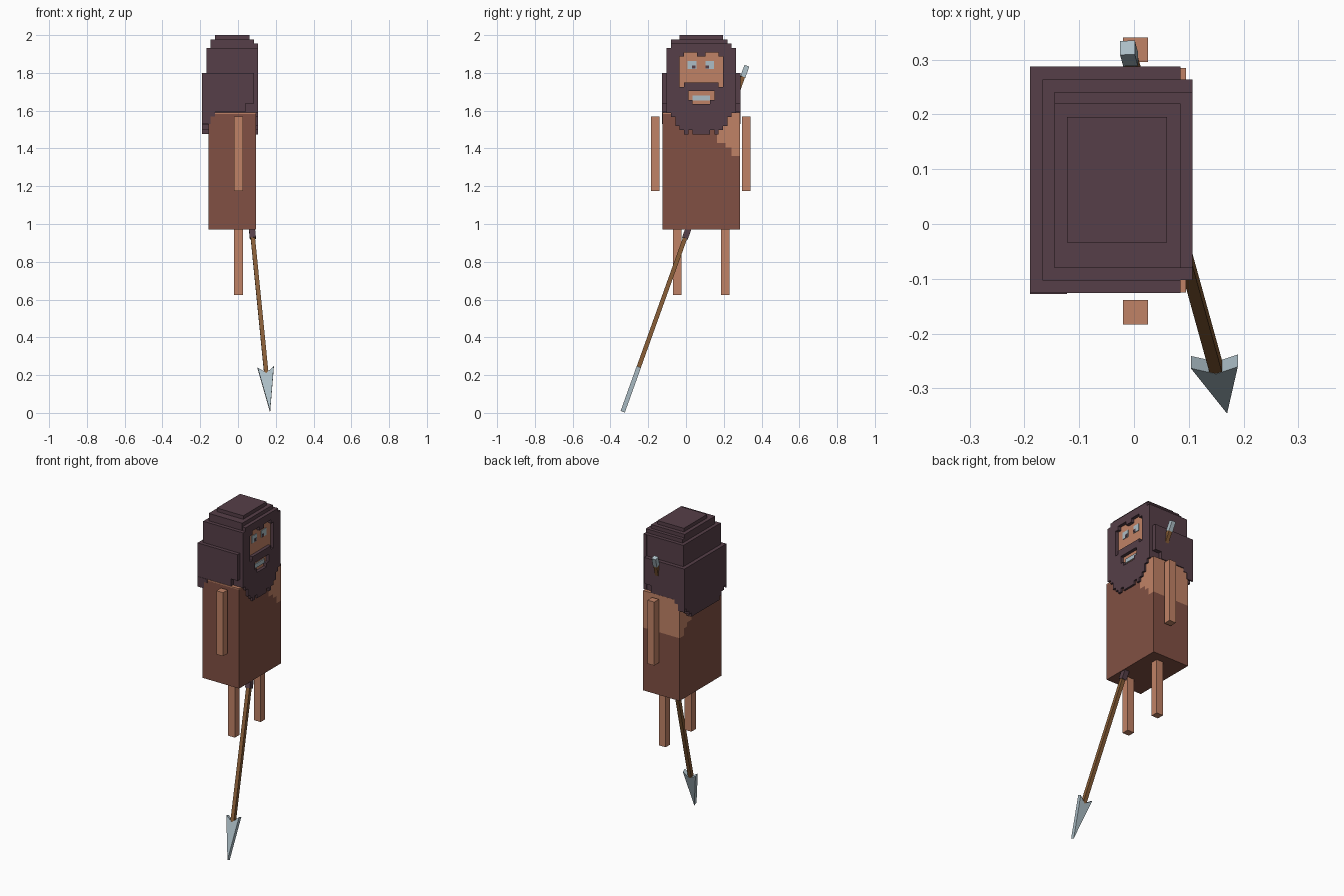
import bpy, bmesh
from mathutils import Vector

if "Cube" in bpy.data.objects:
    bpy.data.objects.remove(bpy.data.objects["Cube"])

V = 0.0229          # block size
CY = 0.081          # middle of the figure in y (the face looks along +x)


def material(name, r, g, b):
    m = bpy.data.materials.new(name)
    m.diffuse_color = [((c / 255 + 0.055) / 1.055) ** 2.4 for c in (r, g, b)] + [1]
    m.use_nodes = True
    m.node_tree.nodes["Principled BSDF"].inputs["Base Color"].default_value = m.diffuse_color
    return m


HAIR = material("dark hair", 86, 63, 72)
SKIN = material("skin", 192, 130, 102)
CLOTH = material("brown cloth", 129, 80, 67)
WOOD = material("wood", 134, 92, 54)
STEEL = material("pale steel", 172, 190, 198)


def finish(name, bm, mat):
    bmesh.ops.recalc_face_normals(bm, faces=bm.faces)
    me = bpy.data.meshes.new(name)
    bm.to_mesh(me)
    bm.free()
    me.materials.append(mat)
    ob = bpy.data.objects.new(name, me)
    bpy.context.collection.objects.link(ob)
    return ob


def prism(name, pts, offset, mat):
    """Extrude a flat outline along an offset vector."""
    bm = bmesh.new()
    face = bm.faces.new([bm.verts.new(p) for p in pts])
    ext = bmesh.ops.extrude_face_region(bm, geom=[face])
    bmesh.ops.translate(bm, vec=offset, verts=[e for e in ext["geom"] if isinstance(e, bmesh.types.BMVert)])
    if face.is_valid and all(len(e.link_faces) == 1 for e in face.edges):
        bm.faces.remove(face)
    return finish(name, bm, mat)


def box(name, x, y, z, mat):
    pts = [(x[0], y[0], z[0]), (x[1], y[0], z[0]), (x[1], y[1], z[0]), (x[0], y[1], z[0])]
    return prism(name, pts, Vector((0, 0, z[1] - z[0])), mat)


def relief(name, rows, top, x0, x1, mat):
    """Blocky slab from half rows mirrored about the middle; '#' is solid."""
    bm, verts = bmesh.new(), {}

    def vert(c, r):
        if (c, r) not in verts:
            verts[c, r] = bm.verts.new((x0, CY + c * V, top - r * V))
        return verts[c, r]

    for r, half in enumerate(rows):
        n = len(half)
        for i, ch in enumerate(half + half[::-1]):
            if ch == "#":
                c = i - n
                bm.faces.new([vert(c, r), vert(c + 1, r), vert(c + 1, r + 1), vert(c, r + 1)])
    ext = bmesh.ops.extrude_face_region(bm, geom=list(bm.faces), use_keep_orig=True)
    bmesh.ops.translate(bm, vec=(x1 - x0, 0, 0), verts=[e for e in ext["geom"] if isinstance(e, bmesh.types.BMVert)])
    return finish(name, bm, mat)


# Tunic with one bare shoulder: a stepped seam shared by both parts
seam = [(0.285, 1.36), (0.24, 1.36), (0.24, 1.405), (0.21, 1.405), (0.21, 1.43), (0.165, 1.43)]
depth = Vector((0.25, 0, 0))
tunic = [(-0.125, 0.97), (0.285, 0.97)] + seam + [(0.165, 1.583), (-0.125, 1.583)]
prism("tunic", [(-0.155, y, z) for y, z in tunic], depth, CLOTH)
shoulder = seam + [(0.165, 1.583), (0.285, 1.583)]
prism("bare_shoulder", [(-0.155, y, z) for y, z in shoulder], depth, SKIN)
box("shoulder_top", (-0.155, 0.095), (-0.125, 0.285), (1.583, 1.59), SKIN)

# Arms and legs
limb_x = (-0.02, 0.026)
for side, y in (("right", -0.184), ("left", 0.296)):
    box(side + "_arm", limb_x, (y, y + 0.045), (1.175, 1.57), SKIN)
for side, y in (("right", -0.068), ("left", 0.185)):
    box(side + "_leg", limb_x, (y, y + 0.044), (0.625, 0.97), SKIN)

# Head of hair in stacked layers
box("hair_main", (-0.167, 0.085), (-0.103, 0.264), (1.59, 1.932), HAIR)
box("hair_upper", (-0.145, 0.085), (-0.08, 0.241), (1.932, 1.955), HAIR)
box("hair_high", (-0.145, 0.085), (-0.08, 0.22), (1.955, 1.978), HAIR)
box("hair_crown", (-0.122, 0.06), (-0.034, 0.195), (1.978, 2.0), HAIR)

# Wide band of hair round the sides and back, with hanging corners
box("hair_band", (-0.19, 0.04), (-0.126, 0.288), (1.592, 1.8), HAIR)
box("hair_band_front", (0.04, 0.085), (-0.126, 0.288), (1.637, 1.8), HAIR)
for side, y0, y1 in (("right", -0.128, -0.12), ("left", 0.28, 0.288)):
    box(side + "_hair_corner", (-0.19, -0.122), (y0, y1), (1.569, 1.592), HAIR)
    box(side + "_hair_corner_low", (-0.19, -0.145), (y0, y1), (1.53, 1.569), HAIR)
relief("hair_back", ["#########", "#########", ".########", "..#######", "...######"],
       1.592, -0.19, -0.155, HAIR)

# Fringe, moustache and beard framing the recessed face
beard = [
    ".#######", "########", "####...#", "###.....", "###.....", "###.....", "###.....",
    "###.....", "###.....", "###.####", "########", "#####...", "#####...", "######..",
    "########", "########", ".#######", "..######", "..######", "...#####", "....#.##",
]
relief("beard_and_fringe", beard, 1.955, 0.085, 0.107, HAIR)
box("face", (0.08, 0.087), (-0.05, 0.212), (1.625, 1.92), SKIN)

# Eyes with pupils, and teeth
for side, y, p in (("right", 0.009, 0.033), ("left", 0.102, 0.104)):
    box(side + "_eye", (0.086, 0.091), (y, y + 0.046), (1.82, 1.864), STEEL)
    box(side + "_pupil", (0.09, 0.093), (p, p + 0.018), (1.822, 1.84), HAIR)
box("teeth", (0.086, 0.093), (0.035, 0.127), (1.655, 1.68), STEEL)

# Spear running slantwise through the figure, measured from its tip
tip, butt = Vector((0.17, -0.335, 0.006)), Vector((-0.012, 0.322, 1.837))
w = (butt - tip).normalized()
u = (Vector((1, 0, 0)) - w * w.x).normalized()
v = w.cross(u)
length = (butt - tip).length


def rod(name, a, b, half, mat):
    pts = [tip + w * a + u * (half * i) + v * (half * j)
           for i, j in ((-1, -1), (1, -1), (1, 1), (-1, 1))]
    prism(name, pts, w * (b - a), mat)


rod("spear_shaft", 0.2, length - 0.06, 0.0115, WOOD)
rod("spear_grip", 0.98, 1.2, 0.016, HAIR)
rod("spear_butt", length - 0.062, length, 0.0135, STEEL)
blade = [(0, 0), (0.043, 0.25), (0, 0.215), (-0.043, 0.25)]
prism("spear_blade", [tip + u * a + w * b - v * 0.012 for a, b in blade], v * 0.024, STEEL)
